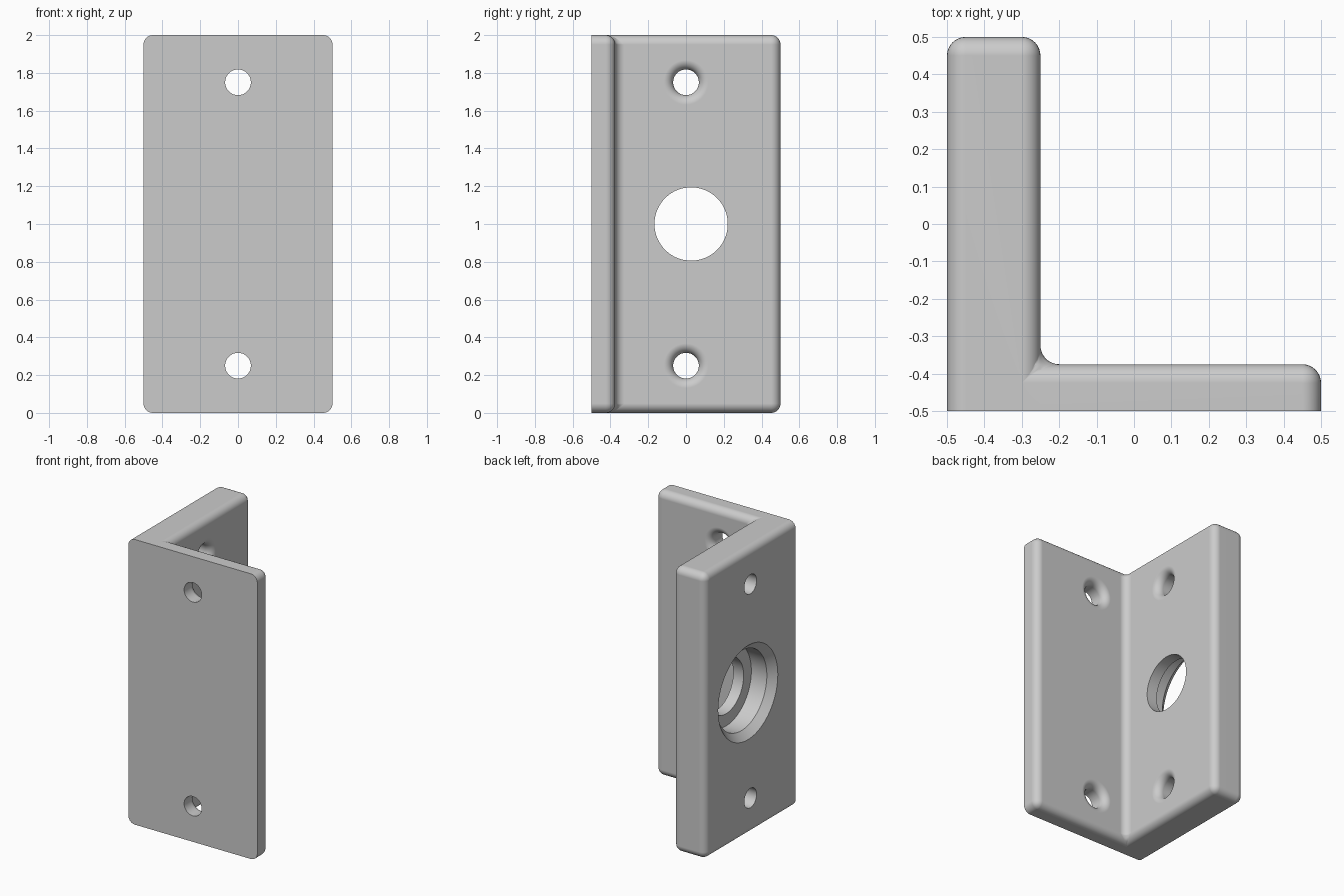
import bpy, bmesh
from math import sin, cos, pi, radians
from mathutils import Matrix

cube = bpy.data.objects.get("Cube")
if cube:
    bpy.data.objects.remove(cube, do_unlink=True)

ROUND = 0.05            # radius of all rounded edges
WALL_X, PLATE_Y = -0.25, -0.375   # inner faces of the thick wall and thin plate

grey = bpy.data.materials.new("light_grey")
grey.use_nodes = True
grey.diffuse_color = (0.6, 0.6, 0.6, 1)
grey.node_tree.nodes["Principled BSDF"].inputs["Base Color"].default_value = (0.6, 0.6, 0.6, 1)


def add_object(name, bm):
    bmesh.ops.recalc_face_normals(bm, faces=bm.faces)
    mesh = bpy.data.meshes.new(name)
    bm.to_mesh(mesh)
    bm.free()
    mesh.materials.append(grey)
    obj = bpy.data.objects.new(name, mesh)
    bpy.context.collection.objects.link(obj)
    return obj


def turned_cutter(name, profile, matrix, steps=64):
    """Closed solid turned about local z from (radius, height) points."""
    bm = bmesh.new()
    rings = [[bm.verts.new((r * cos(2 * pi * i / steps), r * sin(2 * pi * i / steps), h))
              for i in range(steps)] for r, h in profile]
    for a, b in zip(rings, rings[1:]):
        for i in range(steps):
            j = (i + 1) % steps
            bm.faces.new((a[i], a[j], b[j], b[i]))
    bm.faces.new(rings[0])
    bm.faces.new(rings[-1])
    bm.transform(matrix)
    obj = add_object(name, bm)
    obj.hide_render = True
    return obj


# L-shaped bracket, every edge rounded except those around the front face
outline = [(-0.5, -0.5), (0.5, -0.5), (0.5, PLATE_Y), (WALL_X, PLATE_Y),
           (WALL_X, 0.5), (-0.5, 0.5)]
bm = bmesh.new()
base = bm.faces.new([bm.verts.new((x, y, 0)) for x, y in outline])
top = bmesh.ops.extrude_face_region(bm, geom=[base])["geom"]
bmesh.ops.translate(bm, verts=[v for v in top if isinstance(v, bmesh.types.BMVert)], vec=(0, 0, 2))
bmesh.ops.recalc_face_normals(bm, faces=bm.faces)
rounded = [e for e in bm.edges if any(v.co.y > -0.49 for v in e.verts)]
bmesh.ops.bevel(bm, geom=rounded, offset=ROUND, offset_type='OFFSET', segments=8,
                profile=0.5, affect='EDGES', clamp_overlap=False)
bracket = add_object("angle_bracket", bm)

# Screw holes: straight bore with a rounded lip on the inner face
BORE = 0.068
arc = [i * pi / 16 for i in range(9)]
screw = [(BORE, -0.4)]
screw += [(BORE + ROUND * (1 - cos(a)), ROUND * (sin(a) - 1)) for a in arc]
screw += [(BORE + ROUND, 0.03)]
to_x = Matrix.Rotation(radians(90), 4, 'Y')
to_y = Matrix.Rotation(radians(-90), 4, 'X')
cutters = []
for z in (0.25, 1.75):
    cutters.append(turned_cutter("plate_screw_hole", screw,
                                 Matrix.Translation((0, PLATE_Y, z)) @ to_y))
    cutters.append(turned_cutter("wall_screw_hole", screw,
                                 Matrix.Translation((WALL_X, 0, z)) @ to_x))

# Stepped central hole: chamfer, recess, then smaller through bore
recess = [(0.36, -0.03), (0.28, 0.05), (0.28, 0.17), (0.194, 0.17), (0.194, 0.4)]
cutters.append(turned_cutter("stepped_hole", recess,
                             Matrix.Translation((-0.5, 0.027, 1.0)) @ to_x, 96))

bpy.ops.object.select_all(action='DESELECT')
bpy.context.view_layer.objects.active = bracket
bracket.select_set(True)
for cutter in cutters:
    cut = bracket.modifiers.new("hole", 'BOOLEAN')
    cut.operation = 'DIFFERENCE'
    cut.solver = 'EXACT'
    cut.object = cutter
    bpy.ops.object.modifier_apply(modifier=cut.name)
    bpy.data.objects.remove(cutter, do_unlink=True)

bpy.ops.object.shade_smooth_by_angle(angle=radians(30))
weighted = bracket.modifiers.new("weighted_normals", 'WEIGHTED_NORMAL')
weighted.keep_sharp = True
